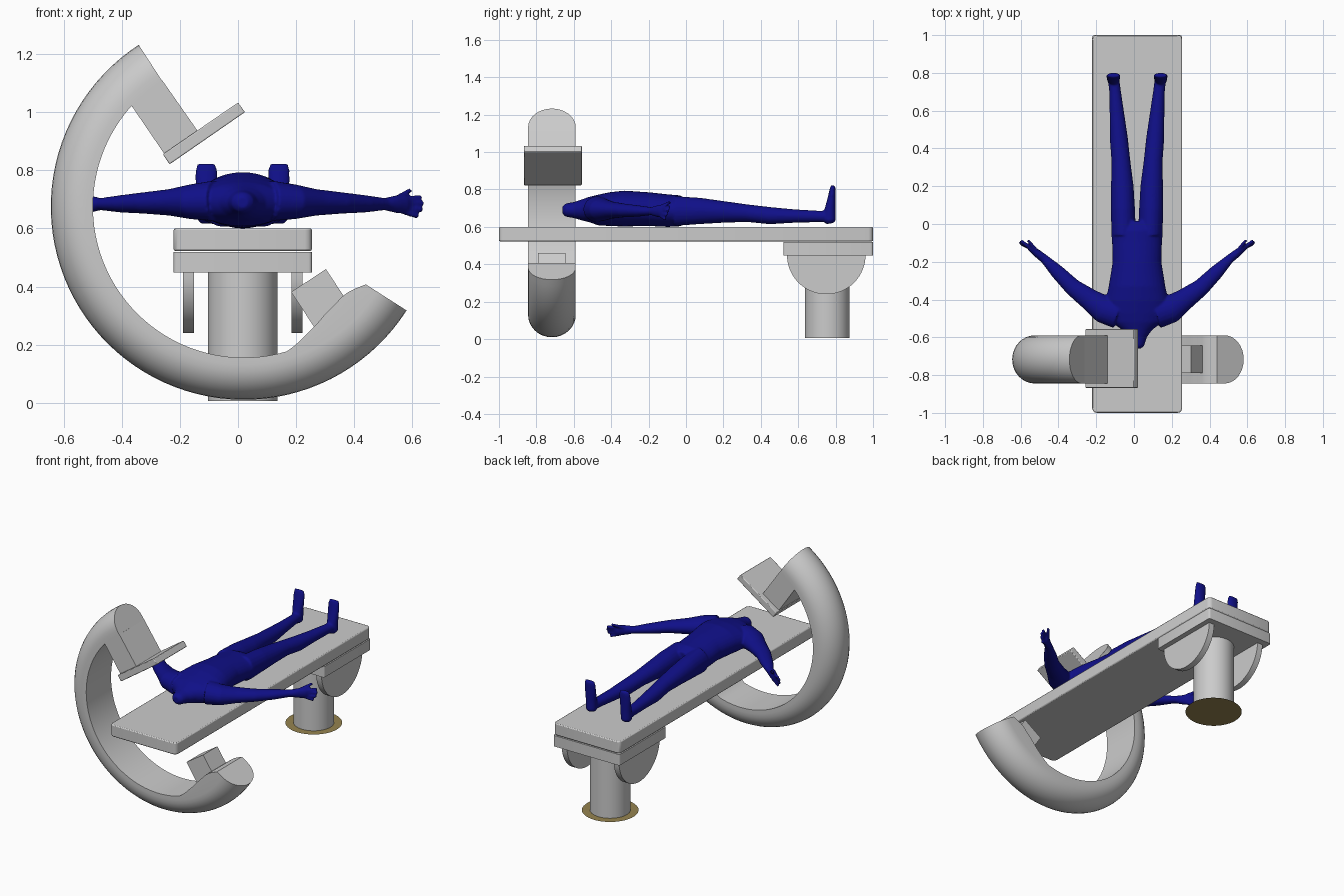
import bpy, bmesh, math
from math import sin, cos, pi, radians
from mathutils import Vector

if "Cube" in bpy.data.objects:
    bpy.data.objects.remove(bpy.data.objects["Cube"])

CX = 0.016      # centre line of table and patient
ARM_Y = -0.717  # plane of the C-shaped arm


def material(name, col):
    m = bpy.data.materials.new(name)
    m.diffuse_color = col
    m.use_nodes = True
    m.node_tree.nodes["Principled BSDF"].inputs["Base Color"].default_value = m.diffuse_color
    return m


def add_skin(bm, rings):
    """Bridge a row of closed rings and cap both ends."""
    vs = [[bm.verts.new(p) for p in r] for r in rings]
    n = len(vs[0])
    for a, b in zip(vs, vs[1:]):
        for i in range(n):
            j = (i + 1) % n
            bm.faces.new((a[i], a[j], b[j], b[i]))
    bm.faces.new(vs[0])
    bm.faces.new(vs[-1])


def finish(name, bm, bevel=0, angle=35):
    bmesh.ops.recalc_face_normals(bm, faces=bm.faces)
    me = bpy.data.meshes.new(name)
    bm.to_mesh(me)
    bm.free()
    ob = bpy.data.objects.new(name, me)
    bpy.context.collection.objects.link(ob)
    if bevel:
        mod = ob.modifiers.new("bevel", 'BEVEL')
        mod.width, mod.segments = bevel, 2
    bpy.ops.object.select_all(action='DESELECT')
    bpy.context.view_layer.objects.active = ob
    ob.select_set(True)
    bpy.ops.object.shade_smooth_by_angle(angle=radians(angle))
    return ob


def skin(name, rings, bevel=0):
    bm = bmesh.new()
    add_skin(bm, rings)
    return finish(name, bm, bevel)


def prism_y(name, pts, y0, y1, bevel=0):
    return skin(name, [[(x, y, z) for x, z in pts] for y in (y0, y1)], bevel)


def tube_rings(stations, ref, n=20):
    """Elliptical rings along a path; each station is x, y, z, side radius, other radius."""
    c = [Vector(s[:3]) for s in stations]
    rings = []
    for i, s in enumerate(stations):
        t = (c[min(i + 1, len(c) - 1)] - c[max(i - 1, 0)]).normalized()
        side = t.cross(Vector(ref)).normalized()
        up = side.cross(t)
        rings.append([c[i] + side * s[3] * cos(2 * pi * k / n) + up * s[4] * sin(2 * pi * k / n)
                      for k in range(n)])
    return rings


# table top: plan outline with rounded corners
def rounded_plan(x0, x1, y0, y1, r, z):
    pts = []
    for cx, cy, a0 in ((x1 - r, y1 - r, 0), (x0 + r, y1 - r, 90), (x0 + r, y0 + r, 180), (x1 - r, y0 + r, 270)):
        pts += [(cx + r * cos(radians(a0 + a)), cy + r * sin(radians(a0 + a)), z) for a in (0, 30, 60, 90)]
    return pts


skin("table_top", [rounded_plan(-.222, .255, -1, 1, .025, z) for z in (.523, .6)], .006)
skin("table_frame", [rounded_plan(-.222, .255, .52, 1, .012, z) for z in (.448, .519)])

# half-disc side brackets
for side, x0 in (("left", -.19), ("right", .184)):
    arc = [(.75 + .21 * cos(a), .45 - .21 * sin(a)) for a in [pi * i / 32 for i in range(33)]]
    skin("bracket_" + side, [[(x, y, z) for y, z in arc] for x in (x0, x0 + .038)])

# pedestal and floor plate
bpy.ops.mesh.primitive_cylinder_add(vertices=48, radius=.12, depth=.47, location=(CX, .755, .24))
bpy.context.object.name = "pedestal"
bpy.ops.object.shade_smooth_by_angle(angle=radians(35))
bpy.ops.mesh.primitive_circle_add(vertices=48, radius=.167, fill_type='NGON', location=(CX, .755, 0.003))
bpy.context.object.name = "floor_plate"
bpy.context.object.data.materials.append(material("olive", (.3, .23, .08, 1)))

# C-shaped arm: D section swept round, swelling inward near the lower end
bulge = [(-180, 0), (-73, 0), (-63, .033), (-52, .058), (-41, .062), (-36, .042), (-32.5, .022)]


def swell(a):
    for (a0, b0), (a1, b1) in zip(bulge, bulge[1:]):
        if a0 <= a <= a1:
            return b0 + (b1 - b0) * (a - a0) / (a1 - a0)
    return 0


rings = []
for i in range(61):
    a = -237 + 204.5 * i / 60
    sec = [(.1275 * cos(pi * k / 16), .545 + .12 * sin(pi * k / 16)) for k in range(17)]
    r_in = .52 - swell(a)
    sec += [(-.1275, r_in), (.1275, r_in)]
    rings.append([(.02 + r * cos(radians(a)), ARM_Y + y, .675 + r * sin(radians(a))) for y, r in sec])
skin("c_arm", rings)

# detector on the upper end, emitter on the lower end
prism_y("detector_block", [(-.262, 1.112), (-.139, .936), (-.255, .859), (-.375, 1.035)], ARM_Y - .1275, ARM_Y + .1275)
prism_y("detector_plate", [(0, 1.034), (.024, 1.001), (-.236, .821), (-.259, .856)], -.867, -.557, .004)
prism_y("emitter_box", [(.303, .46), (.183, .381), (.28, .234), (.4, .313)], ARM_Y - .073, ARM_Y + .073)

# patient: limbs lofted separately, then fused
bm = bmesh.new()
torso = [(-.66, .02, .69, .02), (-.645, .038, .69, .035), (-.60, .052, .69, .043), (-.56, .08, .69, .055),
         (-.52, .135, .693, .067), (-.47, .165, .69, .082), (-.40, .165, .695, .091), (-.33, .15, .698, .096),
         (-.2, .129, .695, .09), (-.1, .132, .687, .087), (-.04, .137, .685, .084), (.01, .12, .68, .066)]
add_skin(bm, tube_rings([(0, y, z, w, h) for y, w, z, h in torso], (0, 0, 1), 32))
leg = [(.07, -.06, .685, .065, .08), (.075, .08, .685, .064, .07), (.078, .2, .68, .06, .058),
       (.085, .33, .673, .05, .047), (.096, .45, .66, .048, .046), (.106, .58, .658, .039, .036),
       (.116, .7, .656, .031, .031), (.124, .77, .655, .03, .03)]
foot = [(.125, .77, .618, .02, .02), (.125, .767, .635, .034, .034), (.125, .77, .69, .034, .03),
        (.125, .778, .75, .037, .022), (.125, .784, .80, .038, .016), (.125, .786, .822, .032, .011)]
arm = [(.10, -.475, .695, .08, .07), (.18, -.45, .692, .074, .06), (.25, -.40, .69, .058, .046),
       (.34, -.335, .688, .046, .037), (.42, -.255, .685, .038, .03), (.49, -.185, .684, .024, .021),
       (.525, -.158, .684, .022, .03), (.56, -.13, .683, .018, .033), (.575, -.118, .683, .012, .026)]
fingers = [((.525, -.15, .70), (.578, -.085, .732)), ((.56, -.13, .70), (.615, -.088, .708)),
           ((.56, -.13, .685), (.623, -.095, .688)), ((.56, -.13, .67), (.62, -.103, .664)),
           ((.55, -.135, .66), (.605, -.11, .641))]
for s in (1, -1):
    def flip(path):
        return [(s * p[0],) + tuple(p[1:]) for p in path]
    add_skin(bm, tube_rings(flip(leg), (0, 0, 1)))
    add_skin(bm, tube_rings(flip(foot), (0, 1, 0)))
    add_skin(bm, tube_rings(flip(arm), (0, 0, 1)))
    for base, tip in fingers:
        add_skin(bm, tube_rings(flip([base + (.011, .011), tip + (.009, .009)]), (0, 0, 1), 10))
patient = finish("patient", bm, angle=180)
patient.location.x = CX
rm = patient.modifiers.new("fuse", 'REMESH')
rm.mode, rm.voxel_size, rm.use_smooth_shade = 'VOXEL', .006, True
sm = patient.modifiers.new("soften", 'SMOOTH')
sm.factor, sm.iterations = .5, 6
for name in [m.name for m in patient.modifiers if m.name in ("fuse", "soften")]:
    bpy.ops.object.modifier_move_to_index(modifier=name, index=len(patient.modifiers) - 1)
for m in list(patient.modifiers):
    bpy.ops.object.modifier_apply(modifier=m.name)
patient.data.materials.clear()
patient.data.materials.append(material("navy", (.005, .005, .25, 1)))
